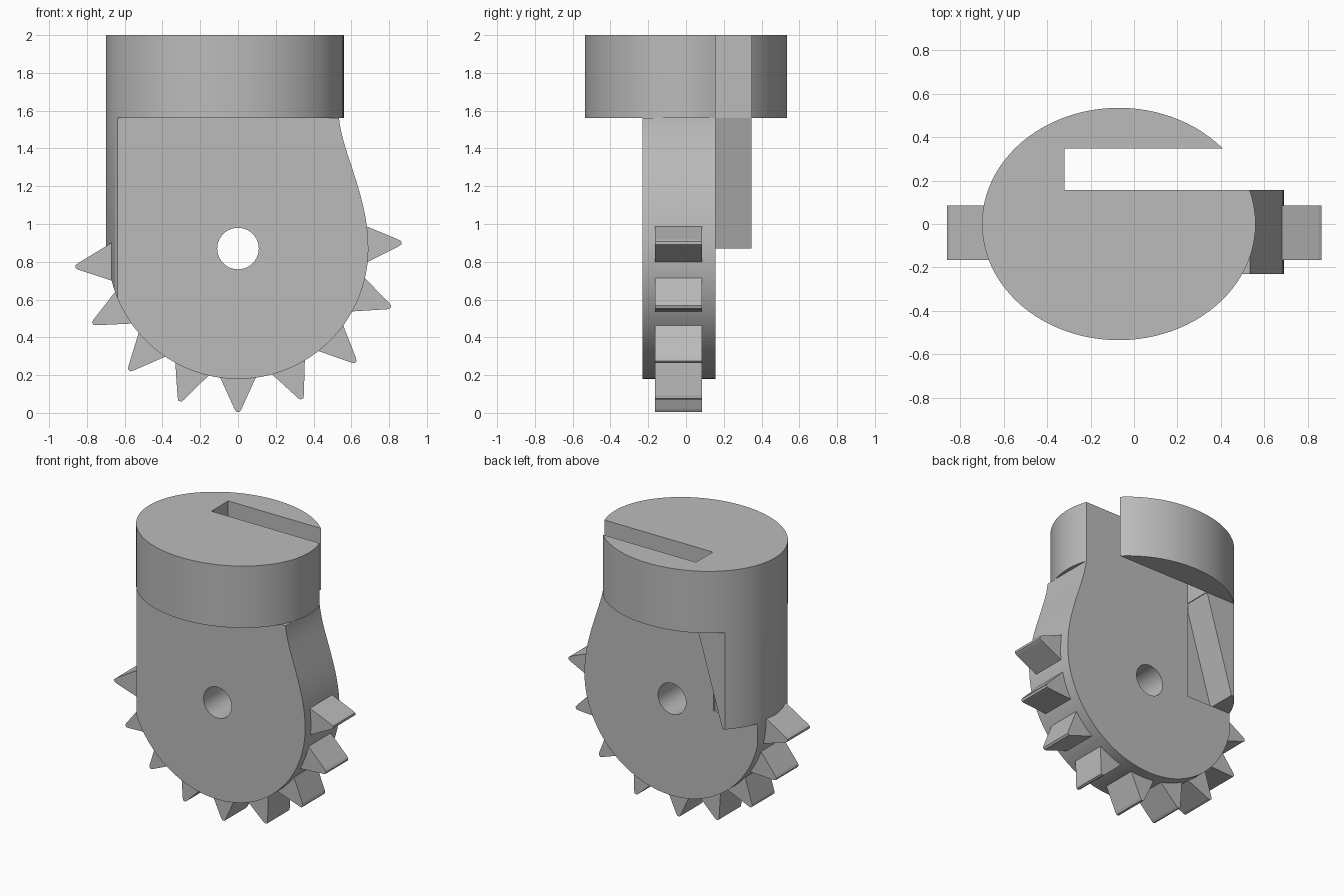
import bpy, bmesh
from math import sin, cos, pi, radians
from mathutils import Vector, Matrix
from mathutils.geometry import interpolate_bezier

if "Cube" in bpy.data.objects:
    bpy.data.objects.remove(bpy.data.objects["Cube"], do_unlink=True)

grey = bpy.data.materials.new("plain_grey")
grey.use_nodes = True
grey.diffuse_color = (0.5, 0.5, 0.5, 1)
grey.node_tree.nodes["Principled BSDF"].inputs["Base Color"].default_value = (0.5, 0.5, 0.5, 1)

HUB_Z = 0.87
RADIUS = 0.69
CAP_Z = 1.56
BACK_Y = 0.157
SLOT_Y = 0.347
CAP_X, CAP_RX, CAP_RY = -0.07, 0.63, 0.535


def prism(name, points, lo, hi, axis="Y"):
    """Extrude a closed outline along Z (x, y points) or Y (x, z points)."""
    def place(p, d):
        return (p[0], p[1], d) if axis == "Z" else (p[0], d, p[1])
    bm = bmesh.new()
    face = bm.faces.new([bm.verts.new(place(p, lo)) for p in points])
    grown = bmesh.ops.extrude_face_region(bm, geom=[face])["geom"]
    shift = Vector(place((0, 0), hi - lo))
    bmesh.ops.translate(bm, vec=shift, verts=[v for v in grown if isinstance(v, bmesh.types.BMVert)])
    bmesh.ops.recalc_face_normals(bm, faces=bm.faces)
    mesh = bpy.data.meshes.new(name)
    bm.to_mesh(mesh)
    bm.free()
    mesh.materials.append(grey)
    obj = bpy.data.objects.new(name, mesh)
    bpy.context.collection.objects.link(obj)
    return obj


def boolean(obj, cutter, operation):
    """Apply a boolean and discard the cutter."""
    mod = obj.modifiers.new("cut", "BOOLEAN")
    mod.operation, mod.object, mod.solver = operation, cutter, "EXACT"
    graph = bpy.context.evaluated_depsgraph_get()
    graph.update()
    mesh = bpy.data.meshes.new_from_object(obj.evaluated_get(graph))
    obj.modifiers.clear()
    obj.data = mesh
    bpy.data.objects.remove(cutter, do_unlink=True)


def box(x0, x1, z0, z1):
    return [(x0, z0), (x1, z0), (x1, z1), (x0, z1)]


def arc(cx, cy, rx, ry, start, end, n):
    steps = [radians(start + (end - start) * i / n) for i in range(n + 1)]
    return [(cx + rx * cos(a), cy + ry * sin(a)) for a in steps]


def side_trim():
    """Oval wall on the -x side, open towards +x."""
    wall = arc(CAP_X, 0, CAP_RX, CAP_RY, 90, 270, 48)
    return prism("trim", wall + [(1, -CAP_RY), (1, CAP_RY)], -0.5, 2.5, "Z")


# Oval cap with a slot open towards +x
cap = prism("cap", arc(CAP_X, 0, CAP_RX, CAP_RY, 0, 360, 96)[:-1], CAP_Z, 2, "Z")
boolean(cap, prism("slot", box(-0.32, 1, 1, 2.5), BACK_Y, SLOT_Y), "DIFFERENCE")

# Body plate: round bottom, flowing shoulder on the +x side
shoulder = interpolate_bezier(Vector((RADIUS, HUB_Z, 0)), Vector((RADIUS, 1.15, 0)),
                              Vector((0.55, 1.38, 0)), Vector((0.535, CAP_Z, 0)), 20)
outline = arc(0, HUB_Z, RADIUS, RADIUS, 180, 360, 64)
outline += [(p.x, p.y) for p in shoulder[1:]]
outline += [(-0.75, CAP_Z), (-0.75, HUB_Z)]
plate = prism("body_plate", outline, -0.23, BACK_Y)
boolean(plate, side_trim(), "INTERSECT")
boolean(plate, prism("hole", arc(0, HUB_Z, 0.11, 0.11, 0, 360, 40)[:-1], -1, 1), "DIFFERENCE")
boolean(plate, prism("pocket", box(-1, -0.325, HUB_Z, 1.7), BACK_Y - 0.02, 1), "DIFFERENCE")

# Rear rib under the cap, with a sloping inner face
rib = prism("rear_rib", [(-0.325, CAP_Z), (-0.53, HUB_Z), (-0.8, HUB_Z), (-0.8, CAP_Z)],
            BACK_Y - 0.03, SLOT_Y)
boolean(rib, side_trim(), "INTERSECT")

# Cutting teeth around the rim, angles measured from straight down
tooth = [(-0.105, -0.66), (0.105, -0.66), (0.018, -0.85), (0.008, -0.865),
         (-0.008, -0.865), (-0.018, -0.85)]
angles = [-20.9 * i for i in range(4, 0, -1)] + [23 * i for i in range(5)]
for i, angle in enumerate(angles):
    obj = prism(f"tooth_{i + 1}", tooth, -0.165, 0.085)
    turn = Matrix.Translation((0, 0, HUB_Z)) @ Matrix.Rotation(-radians(angle), 4, "Y")
    obj.data.transform(turn)

# Smooth the curved walls, keep edges crisp
bpy.ops.object.select_all(action="DESELECT")
for obj in (cap, plate, rib):
    obj.select_set(True)
bpy.context.view_layer.objects.active = cap
bpy.ops.object.shade_smooth_by_angle(angle=radians(30))
